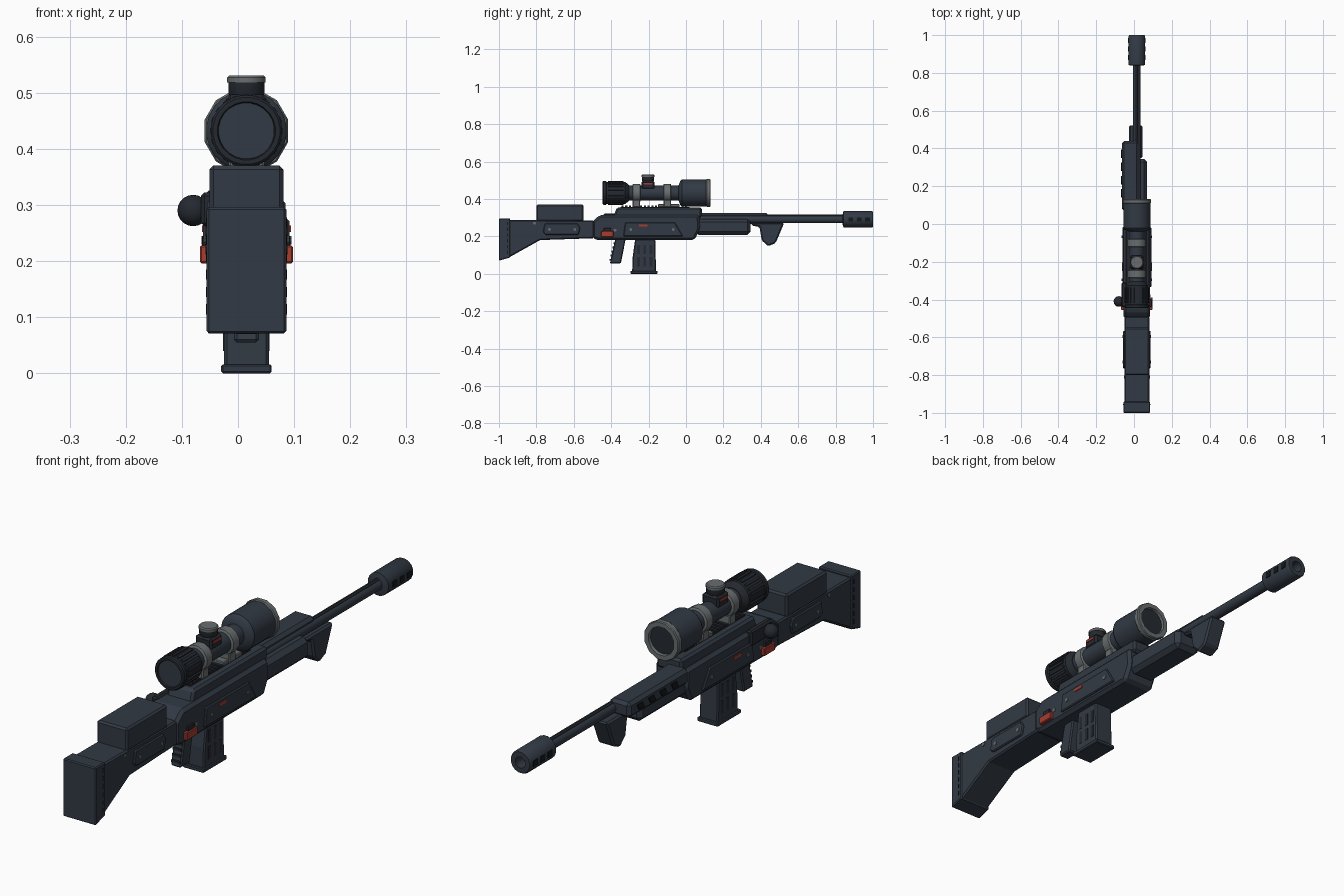
import bpy, bmesh, math
from mathutils import Matrix, Vector

old = bpy.data.objects.get("Cube")
if old:
    bpy.data.objects.remove(old, do_unlink=True)

CX = 0.015          # centre line of the rifle
SCOPE_Z = 0.432
BORE_Z = 0.291


def material(name, rgb):
    m = bpy.data.materials.new(name)
    m.use_nodes = True
    m.diffuse_color = (*rgb, 1)
    bsdf = next(n for n in m.node_tree.nodes if n.type == 'BSDF_PRINCIPLED')
    bsdf.inputs["Base Color"].default_value = (*rgb, 1)
    return m


BODY = material("blue_grey", (0.032, 0.042, 0.058))
DARK = material("dark_grey", (0.018, 0.022, 0.029))
BLACK = material("black", (0.007, 0.009, 0.012))
METAL = material("light_metal", (0.14, 0.155, 0.16))
RED = material("red", (0.38, 0.045, 0.03))


def finish(name, bm, mat, bevel=0, smooth=False):
    bmesh.ops.recalc_face_normals(bm, faces=bm.faces)
    me = bpy.data.meshes.new(name)
    bm.to_mesh(me)
    bm.free()
    me.materials.append(mat)
    ob = bpy.data.objects.new(name, me)
    bpy.context.scene.collection.objects.link(ob)
    if bevel:
        mod = ob.modifiers.new("bevel", 'BEVEL')
        mod.width = bevel
        mod.segments = 1
        mod.limit_method = 'ANGLE'
    if smooth:
        bpy.ops.object.select_all(action='DESELECT')
        ob.select_set(True)
        bpy.context.view_layer.objects.active = ob
        bpy.ops.object.shade_smooth_by_angle(angle=math.radians(35))
    return ob


def prism(name, pts, x0, x1, mat, bevel=0):
    """Side outline of (y, z) points, extruded across x."""
    bm = bmesh.new()
    a = [bm.verts.new((x0, y, z)) for y, z in pts]
    b = [bm.verts.new((x1, y, z)) for y, z in pts]
    bm.faces.new(a)
    bm.faces.new(b)
    for i in range(len(pts)):
        j = (i + 1) % len(pts)
        bm.faces.new((a[i], a[j], b[j], b[i]))
    return finish(name, bm, mat, bevel)


def box(name, x0, x1, y0, y1, z0, z1, mat, bevel=0):
    return prism(name, [(y0, z0), (y1, z0), (y1, z1), (y0, z1)], x0, x1, mat, bevel)


def lathe(name, profile, origin, axis, mat, n=24, smooth=True):
    """Turned part from (radius, distance) points along an axis."""
    rot = Vector((0, 0, 1)).rotation_difference(Vector(axis)).to_matrix()
    bm = bmesh.new()
    rings = []
    for r, d in profile:
        ring = []
        for i in range(n):
            t = math.tau * (i + 0.5) / n
            p = rot @ Vector((r * math.cos(t), r * math.sin(t), d))
            ring.append(bm.verts.new(p + Vector(origin)))
        rings.append(ring)
    for p, q in zip(rings, rings[1:]):
        for i in range(n):
            j = (i + 1) % n
            bm.faces.new((p[i], p[j], q[j], q[i]))
    bm.faces.new(rings[0])
    bm.faces.new(rings[-1])
    return finish(name, bm, mat, smooth=smooth)


def side_box(name, s, x0, x1, *rest):
    """Box at a distance x0 to x1 out from the centre line on side s."""
    return box(name, CX + s * x0, CX + s * x1, *rest)


Y = (0, 1, 0)
Z = (0, 0, 1)

# Stock, butt pad and cheek rest
prism("stock", [(-0.95, 0.085), (-0.95, 0.288), (-0.49, 0.285), (-0.49, 0.19),
                (-0.78, 0.18)], CX - 0.066, CX + 0.066, BODY, 0.006)
prism("butt_pad", [(-1, 0.07), (-1, 0.296), (-0.94, 0.296), (-0.94, 0.087)],
      CX - 0.071, CX + 0.071, BODY, 0.004)
box("cheek_rest", CX - 0.066, CX + 0.066, -0.8, -0.548, 0.28, 0.37, BODY, 0.007)

# Receiver, upper cover and sight rail
prism("receiver", [(-0.5, 0.19), (-0.5, 0.28), (-0.46, 0.315), (-0.38, 0.315),
                   (0.07, 0.315), (0.075, 0.24), (0.045, 0.18), (-0.47, 0.18)],
      CX - 0.07, CX + 0.07, BODY, 0.012)
prism("upper_cover", [(-0.39, 0.3), (-0.37, 0.354), (0.085, 0.354), (0.085, 0.3)],
      CX - 0.055, CX + 0.055, BODY, 0.009)
box("sight_rail", CX - 0.025, CX + 0.025, -0.35, 0.02, 0.35, 0.358, DARK)
for i in range(18):
    y = -0.345 + i * 0.02
    box("rail_tooth", CX - 0.027, CX + 0.027, y, y + 0.011, 0.356, 0.364, DARK)

# Handguard
box("handguard", CX - 0.06, CX + 0.055, 0.05, 0.345, 0.208, 0.293, BODY, 0.017)
box("handguard_cover", -0.064, 0.026, 0.07, 0.44, 0.265, 0.326, BODY, 0.012)
for i in range(4):
    y = 0.14 + i * 0.07
    prism("handguard_vent", [(y, 0.283), (y + 0.012, 0.306), (y + 0.045, 0.306),
                             (y + 0.033, 0.283)], -0.068, -0.06, BLACK)
prism("fore_grip", [(0.35, 0.272), (0.525, 0.272), (0.48, 0.165), (0.44, 0.147),
                    (0.405, 0.178), (0.393, 0.25), (0.35, 0.258)],
      -0.026, 0.046, BODY, 0.008)

# Barrel with top rod, and muzzle brake with open bore
lathe("barrel", [(0.021, 0.05), (0.021, 0.86)], (CX, 0, BORE_Z), Y, BODY, 12)
lathe("barrel_rod", [(0.009, 0.05), (0.009, 0.85)], (CX, 0, 0.308), Y, DARK, 8)
lathe("muzzle_brake", [(0.03, 0.838), (0.045, 0.842), (0.045, 0.993), (0.041, 1),
                       (0.022, 1), (0.022, 0.95)], (CX, 0, BORE_Z), Y, BODY, 16)
lathe("bore", [(0.0215, 0.95), (0.0215, 0.953)], (CX, 0, BORE_Z), Y, BLACK, 16)
for s in (-1, 1):
    for y in (0.868, 0.913, 0.958):
        side_box("muzzle_port", s, 0.04, 0.0465, y, y + 0.026,
                 BORE_Z - 0.011, BORE_Z + 0.011, BLACK)

# Magazine and pistol grip
prism("magazine", [(-0.27, 0.2), (-0.285, 0.09), (-0.288, 0.01), (-0.16, 0.01),
                   (-0.165, 0.2)], CX - 0.04, CX + 0.04, BODY, 0.005)
box("magazine_base", CX - 0.045, CX + 0.045, -0.298, -0.153, 0, 0.016, BODY, 0.003)
prism("grip", [(-0.375, 0.2), (-0.32, 0.2), (-0.348, 0.055), (-0.407, 0.055)],
      CX - 0.022, CX + 0.022, BODY, 0.005)
for i in range(5):
    z = 0.07 + i * 0.022
    y = -0.407 + (z - 0.055) * 0.22
    box("grip_ridge", CX - 0.018, CX + 0.018, y - 0.004, y + 0.006, z, z + 0.01, DARK)

# Side plates, screws and markings, the same on both sides
for s in (-1, 1):
    prism("receiver_plate", [(-0.335, 0.2), (-0.325, 0.275), (-0.06, 0.275),
                             (-0.015, 0.2)], CX + s * 0.06, CX + s * 0.077, BODY, 0.004)
    prism("stock_plate", [(-0.765, 0.222), (-0.755, 0.27), (-0.58, 0.27),
                          (-0.565, 0.245), (-0.575, 0.208), (-0.75, 0.208)],
          CX + s * 0.06, CX + s * 0.073, BODY, 0.004)
    side_box("safety_lever", s, 0.065, 0.083, -0.455, -0.388, 0.196, 0.228, RED, 0.003)
    side_box("safety_mount", s, 0.065, 0.079, -0.44, -0.4, 0.225, 0.245, DARK, 0.002)
    side_box("red_mark", s, 0.07, 0.0795, -0.25, -0.205, 0.252, 0.263, RED)
    for x, y, z in ((0.072, -0.73, 0.237), (0.072, -0.595, 0.237), (0.068, -0.38, 0.232),
                    (0.076, -0.295, 0.237), (0.076, -0.068, 0.237), (0.065, -0.81, 0.27)):
        lathe("screw", [(0.008, -0.004), (0.008, 0.004)], (CX + s * x, y, z),
              (s, 0, 0), METAL, 8)
    for i in range(6):
        z = 0.105 + i * 0.031
        side_box("butt_groove", s, 0.069, 0.072, -0.958, -0.953, z, z + 0.018, BLACK)
    for i in range(3):
        y = -0.262 + i * 0.034
        for z in (0.04, 0.105):
            side_box("magazine_slot", s, 0.038, 0.0415, y, y + 0.015, z, z + 0.05, DARK)

# Bolt on the right-hand side
box("bolt_body", -0.066, -0.04, -0.44, -0.31, 0.262, 0.322, DARK, 0.006)
lathe("bolt_arm", [(0.014, 0), (0.014, 0.045)], (-0.045, -0.41, 0.29), (-1, 0, 0), DARK, 12)
bm = bmesh.new()
bmesh.ops.create_uvsphere(bm, u_segments=16, v_segments=10, radius=0.028,
                          matrix=Matrix.Translation((-0.08, -0.41, 0.29)))
finish("bolt_knob", bm, DARK, smooth=True)

# Scope: tube, eyepiece, front bell and lenses
AXIS = (CX, 0, SCOPE_Z)
lathe("scope_tube", [(0.04, -0.34), (0.04, -0.02)], AXIS, Y, BODY)
lathe("eyepiece", [(0.042, -0.305), (0.06, -0.325), (0.06, -0.425), (0.064, -0.428),
                   (0.064, -0.442), (0.06, -0.446), (0.052, -0.446), (0.05, -0.438)],
      AXIS, Y, DARK)
lathe("rear_lens", [(0.05, -0.436), (0.05, -0.441)], AXIS, Y, BODY)
for i in range(20):
    t = math.tau * i / 20
    ob = box("eyepiece_ridge", -0.005, 0.005, -0.418, -0.335, 0.055, 0.065, DARK)
    ob.matrix_world = Matrix.Translation(AXIS) @ Matrix.Rotation(t, 4, 'Y')
lathe("front_bell", [(0.04, -0.04), (0.066, -0.03), (0.072, -0.022), (0.072, 0.115)],
      AXIS, Y, BODY)
lathe("front_rim", [(0.074, 0.108), (0.077, 0.112), (0.077, 0.128), (0.074, 0.132),
                    (0.056, 0.132), (0.054, 0.118)], AXIS, Y, METAL, 12)
lathe("front_lens", [(0.053, 0.116), (0.053, 0.121)], AXIS, Y, DARK)

# Scope rings with feet
for y in (-0.265, -0.1):
    lathe("scope_ring", [(0.045, -0.021), (0.05, -0.018), (0.05, 0.018), (0.045, 0.021)],
          (CX, y, SCOPE_Z), Y, METAL, 12)
    box("ring_foot", CX - 0.032, CX + 0.032, y - 0.02, y + 0.02, 0.356, 0.395, METAL, 0.004)
box("mount_bar", CX - 0.028, CX + 0.028, -0.15, -0.035, 0.356, 0.372, METAL, 0.003)

# Adjustment turret
box("turret_base", CX - 0.036, CX + 0.036, -0.238, -0.168, 0.45, 0.497, DARK, 0.008)
lathe("turret_knob", [(0.028, 0.49), (0.033, 0.5), (0.033, 0.52)], (CX, -0.203, 0), Z, DARK, 16)
lathe("turret_cap", [(0.035, 0.518), (0.035, 0.527), (0.031, 0.531)],
      (CX, -0.203, 0), Z, METAL, 16)
for s in (-1, 1):
    side_box("turret_mark", s, 0.033, 0.039, -0.226, -0.18, 0.476, 0.486, RED)
